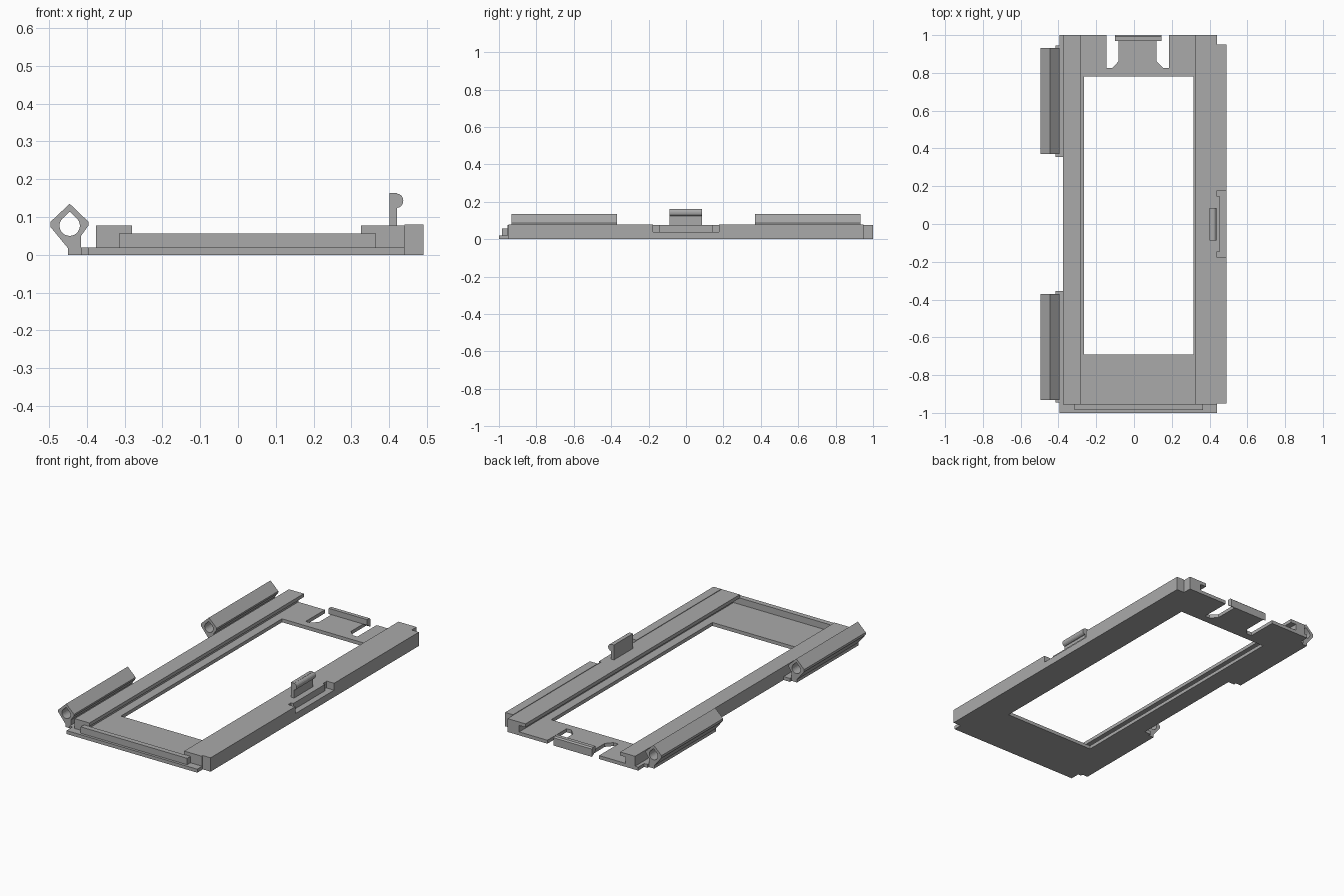
import bpy, bmesh, math
from mathutils import Vector

if "Cube" in bpy.data.objects:
    bpy.data.objects.remove(bpy.data.objects["Cube"])

grey = bpy.data.materials.new("plain grey")
grey.diffuse_color = (0.4, 0.4, 0.4, 1)
grey.use_nodes = True
grey.node_tree.nodes["Principled BSDF"].inputs["Base Color"].default_value = grey.diffuse_color


def prism(name, loops, axis, start, end):
    """Extrude closed outlines (first outer, rest holes) along z, y or x."""
    place = {"z": lambda a, b, t: (a, b, t),
             "y": lambda a, b, t: (a, t, b),
             "x": lambda a, b, t: (t, a, b)}[axis]
    bm = bmesh.new()
    edges = []
    for loop in loops:
        vs = [bm.verts.new(place(a, b, start)) for a, b in loop]
        edges += [bm.edges.new((vs[i - 1], vs[i])) for i in range(len(vs))]
    bmesh.ops.triangle_fill(bm, use_beauty=True, edges=edges)
    ext = bmesh.ops.extrude_face_region(bm, geom=bm.faces[:], use_keep_orig=True)
    moved = [v for v in ext["geom"] if isinstance(v, bmesh.types.BMVert)]
    bmesh.ops.translate(bm, verts=moved, vec=Vector(place(0, 0, end - start)))
    bmesh.ops.recalc_face_normals(bm, faces=bm.faces[:])
    me = bpy.data.meshes.new(name)
    bm.to_mesh(me)
    bm.free()
    me.materials.append(grey)
    ob = bpy.data.objects.new(name, me)
    bpy.context.collection.objects.link(ob)
    return ob


def rect(a0, a1, b0, b1):
    return [(a0, b0), (a1, b0), (a1, b1), (a0, b1)]


def box(name, x0, x1, y0, y1, z0, z1):
    return prism(name, [rect(x0, x1, y0, y1)], "z", z0, z1)


# Base plate: hinge-side steps, two relief slots at the back, large window
outline = [(-0.395, -1), (0.44, -1), (0.44, 1),
           (0.185, 1), (0.185, 0.825), (0.155, 0.825), (0.12, 0.86), (0.12, 1),
           (-0.083, 1), (-0.083, 0.86), (-0.115, 0.825), (-0.145, 0.825), (-0.145, 1),
           (-0.395, 1), (-0.395, 0.945), (-0.415, 0.945), (-0.415, 0.355), (-0.375, 0.355),
           (-0.375, -0.355), (-0.415, -0.355), (-0.415, -0.945), (-0.395, -0.945)]
prism("base_plate", [outline, rect(-0.265, 0.315, -0.69, 0.78)], "z", 0, 0.02)

# Grooved side rails with overhanging lips
prism("left_rail", [[(-0.375, 0.02), (-0.315, 0.02), (-0.315, 0.057),
                     (-0.28, 0.057), (-0.28, 0.077), (-0.375, 0.077)]], "y", -0.955, 1)
prism("right_rail", [[(0.44, 0.02), (0.365, 0.02), (0.365, 0.057),
                      (0.325, 0.057), (0.325, 0.077), (0.44, 0.077)]], "y", -0.955, 1)

# Front stop wall and back retaining catch
box("front_wall", -0.315, 0.365, -0.985, -0.955, 0.02, 0.057)
prism("back_catch", [[(0.97, 0.02), (1, 0.0), (1, 0.045), (0.992, 0.052), (0.97, 0.052)]],
      "x", -0.10, 0.145)

# Outer right wall with a shallow notch, and the ledge standing in the notch
prism("outer_wall", [[(-0.95, 0), (0.95, 0), (0.95, 0.08), (0.177, 0.08), (0.177, 0.04),
                      (-0.177, 0.04), (-0.177, 0.08), (-0.95, 0.08)]], "x", 0.44, 0.49)
box("notch_ledge", 0.44, 0.455, -0.145, 0.145, 0.04, 0.077)

# Upright latch with a rounded hook
hook = [(0.42 + 0.017 * math.sin(t), 0.143 + 0.019 * math.cos(t))
        for t in [math.pi * i / 8 for i in range(9)]]
prism("latch", [[(0.40, 0.077), (0.40, 0.163), (0.42, 0.163)] + hook + [(0.42, 0.077)]],
      "y", -0.088, 0.086)

# Diamond hinge knuckles with teardrop bores
knuckle = [(-0.45, 0), (-0.415, 0), (-0.415, 0.05), (-0.395, 0.078), (-0.395, 0.087),
           (-0.445, 0.135), (-0.496, 0.087), (-0.496, 0.074), (-0.45, 0.018)]
bore = [(-0.445, 0.114)] + [(-0.445 + 0.027 * math.cos(t), 0.077 + 0.027 * math.sin(t))
        for t in [math.radians(42 - 264 * i / 18) for i in range(19)]]
for name, y0, y1 in (("front_hinge", -0.932, -0.37), ("back_hinge", 0.37, 0.932)):
    prism(name, [knuckle, bore], "y", y0, y1)
